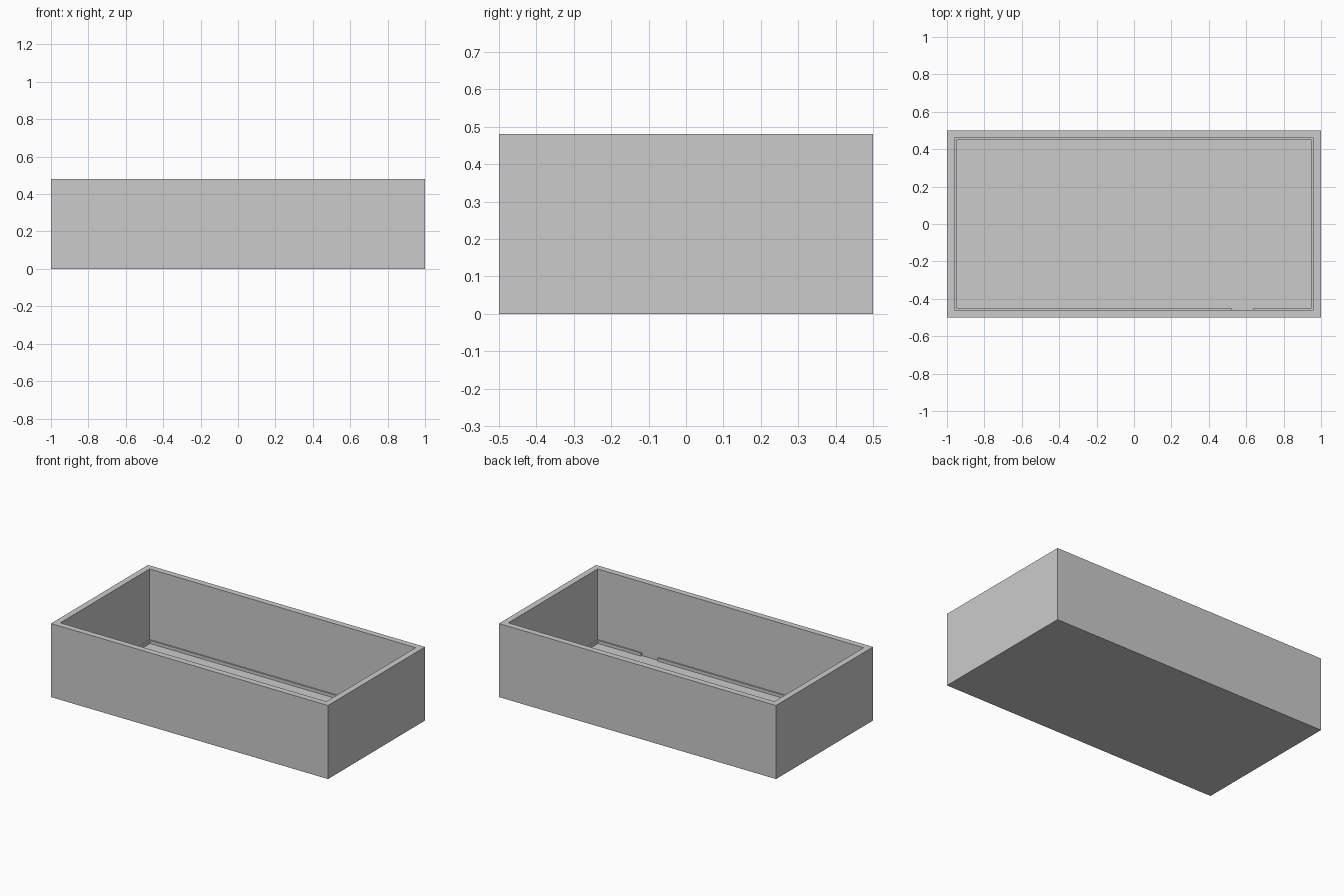
import bpy, bmesh

if "Cube" in bpy.data.objects:
    bpy.data.objects.remove(bpy.data.objects["Cube"])

L, W, H = 2.0, 1.0, 0.48      # outer size of the open room
T = 0.04                      # wall thickness
ST, SH = 0.01, 0.02           # skirting thickness and height
GAP = (0.52, 0.64)            # doorway gap in the front skirting


def make_object(name, bm):
    bmesh.ops.recalc_face_normals(bm, faces=bm.faces)
    mesh = bpy.data.meshes.new(name)
    bm.to_mesh(mesh)
    bm.free()
    obj = bpy.data.objects.new(name, mesh)
    bpy.context.collection.objects.link(obj)
    return obj


def box(name, x0, x1, y0, y1, z0, z1):
    bm = bmesh.new()
    bmesh.ops.create_cube(bm, size=1)
    for v in bm.verts:
        v.co = (x1 if v.co.x > 0 else x0,
                y1 if v.co.y > 0 else y0,
                z1 if v.co.z > 0 else z0)
    return make_object(name, bm)


def rect(bm, hx, hy, z):
    return [bm.verts.new((sx * hx, sy * hy, z))
            for sx, sy in ((-1, -1), (1, -1), (1, 1), (-1, 1))]


# Walls: one closed rectangular ring
bm = bmesh.new()
loops = [rect(bm, L / 2, W / 2, 0), rect(bm, L / 2, W / 2, H),
         rect(bm, L / 2 - T, W / 2 - T, H), rect(bm, L / 2 - T, W / 2 - T, 0)]
for a, b in zip(loops, loops[1:]):
    for i in range(4):
        j = (i + 1) % 4
        bm.faces.new((a[i], a[j], b[j], b[i]))
make_object("walls", bm)

# Floor: flat sheet under the whole room
bm = bmesh.new()
bm.faces.new(rect(bm, L / 2, W / 2, 0))
make_object("floor", bm)

# Skirting boards along the foot of each wall
ix, iy = L / 2 - T, W / 2 - T
box("skirting_back", -ix, ix, iy - ST, iy, 0, SH)
for side, s in (("left", -1), ("right", 1)):
    xs = sorted((s * ix, s * (ix - ST)))
    box("skirting_" + side, xs[0], xs[1], -iy + ST, iy - ST, 0, SH)
box("skirting_front_long", -ix, GAP[0], -iy, -iy + ST, 0, SH)
box("skirting_front_short", GAP[1], ix, -iy, -iy + ST, 0, SH)
